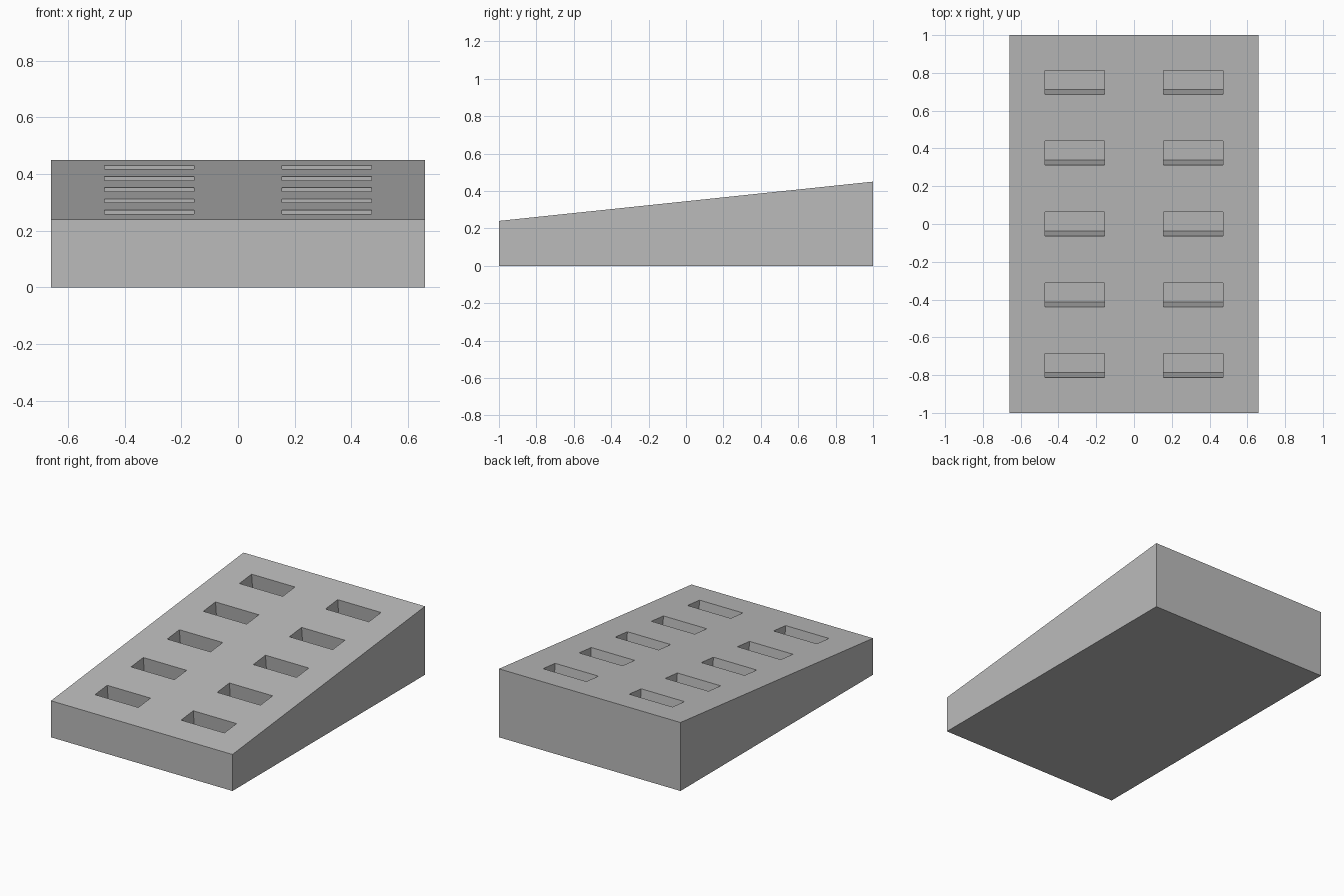
import bpy, bmesh, math
from mathutils import Matrix

HALF_W, HALF_L = 0.66, 1.0
FRONT_H, BACK_H = 0.24, 0.45
MID_H = (FRONT_H + BACK_H) / 2
SLOPE = math.atan2(BACK_H - FRONT_H, 2 * HALF_L)
DEPTH, OVERSHOOT = 0.25, 0.1

old = bpy.data.objects.get("Cube")
if old:
    bpy.data.objects.remove(old, do_unlink=True)

grey = bpy.data.materials.new("plain grey")
grey.use_nodes = True
grey.diffuse_color = (0.5, 0.5, 0.5, 1)
grey.node_tree.nodes["Principled BSDF"].inputs["Base Color"].default_value = (0.5, 0.5, 0.5, 1)


def add_object(name, bm):
    bmesh.ops.recalc_face_normals(bm, faces=bm.faces[:])
    mesh = bpy.data.meshes.new(name)
    bm.to_mesh(mesh)
    bm.free()
    mesh.materials.append(grey)
    obj = bpy.data.objects.new(name, mesh)
    bpy.context.scene.collection.objects.link(obj)
    return obj


# Sloped block: side profile extruded across the width
bm = bmesh.new()
profile = [(-HALF_L, 0), (HALF_L, 0), (HALF_L, BACK_H), (-HALF_L, FRONT_H)]
side = bm.faces.new([bm.verts.new((-HALF_W, y, z)) for y, z in profile])
ext = bmesh.ops.extrude_face_region(bm, geom=[side])
moved = [v for v in ext["geom"] if isinstance(v, bmesh.types.BMVert)]
bmesh.ops.translate(bm, verts=moved, vec=(2 * HALF_W, 0, 0))
block = add_object("sloped_block", bm)

# Slot cutters: two columns of five boxes set square to the slope
bm = bmesh.new()
size = Matrix.Diagonal((0.315, 0.127, DEPTH + OVERSHOOT, 1))
lift = Matrix.Translation((0, 0, (OVERSHOOT - DEPTH) / 2))
tilt = Matrix.Rotation(SLOPE, 4, "X")
for x in (-0.313, 0.313):
    for row in range(-2, 3):
        y = row * 0.375
        place = Matrix.Translation((x, y, MID_H + y * math.tan(SLOPE)))
        bmesh.ops.create_cube(bm, size=1, matrix=place @ tilt @ lift @ size)
cutter = add_object("slot_cutters", bm)
cutter.hide_render = True

# Cut the slots, then drop the cutters
cut = block.modifiers.new("slots", "BOOLEAN")
cut.operation = "DIFFERENCE"
cut.solver = "EXACT"
cut.object = cutter
bpy.context.view_layer.objects.active = block
block.select_set(True)
bpy.ops.object.modifier_apply(modifier=cut.name)
bpy.data.objects.remove(cutter, do_unlink=True)
